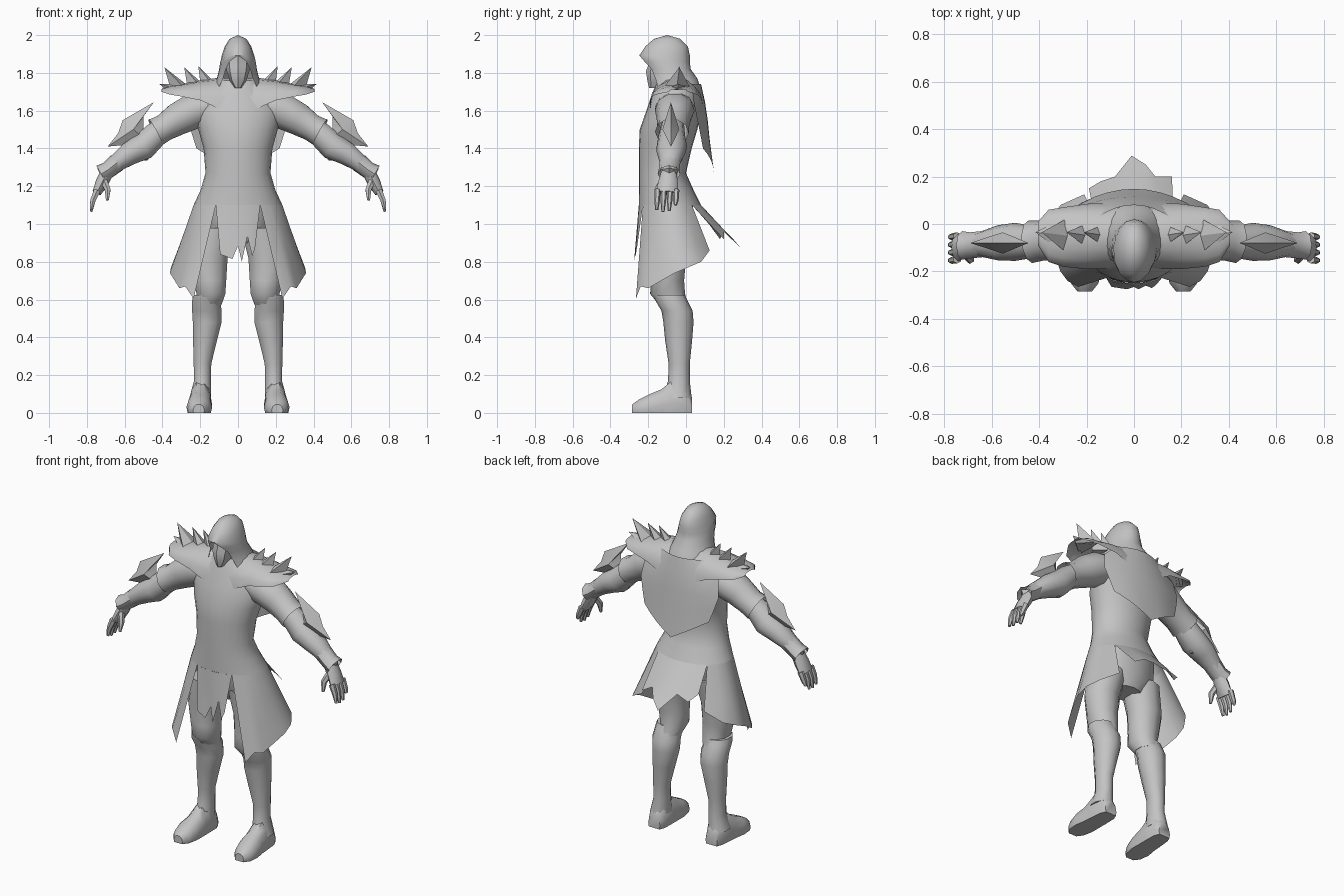
import bpy, bmesh, math
from mathutils import Vector

if "Cube" in bpy.data.objects:
    bpy.data.objects.remove(bpy.data.objects["Cube"])

grey = bpy.data.materials.new("plain_grey")
grey.diffuse_color = (0.55, 0.55, 0.55, 1)
grey.use_nodes = True
grey.node_tree.nodes["Principled BSDF"].inputs["Base Color"].default_value = grey.diffuse_color


def make(name, verts, faces, mirror=False, angle=45):
    """Mesh object with cleaned normals, optional x mirror, smooth by angle."""
    bm = bmesh.new()
    vs = [bm.verts.new(v) for v in verts]
    for f in faces:
        bm.faces.new([vs[i] for i in f])
    bmesh.ops.remove_doubles(bm, verts=bm.verts, dist=0.0005)
    bmesh.ops.recalc_face_normals(bm, faces=bm.faces)
    me = bpy.data.meshes.new(name)
    bm.to_mesh(me)
    bm.free()
    me.materials.append(grey)
    ob = bpy.data.objects.new(name, me)
    bpy.context.collection.objects.link(ob)
    bpy.ops.object.select_all(action='DESELECT')
    ob.select_set(True)
    bpy.context.view_layer.objects.active = ob
    bpy.ops.object.shade_smooth_by_angle(angle=math.radians(angle))
    if mirror:
        ob.modifiers.new("mirror", 'MIRROR').merge_threshold = 0.0005
    return ob


def loft(name, rings, closed=True, caps=(True, True), **kw):
    """Skin rings (closed) or rows (open sheet) of equal point count."""
    n = len(rings[0])
    verts = [p for r in rings for p in r]
    faces = []
    for i in range(len(rings) - 1):
        for j in range(n if closed else n - 1):
            k = (j + 1) % n
            faces.append((i * n + j, i * n + k, (i + 1) * n + k, (i + 1) * n + j))
    if closed and caps[0]:
        faces.append(tuple(range(n)))
    if closed and caps[1]:
        faces.append(tuple(range(len(verts) - n, len(verts))))
    return make(name, verts, faces, **kw)


def on_ring(z, rx, yf, yb, t, cx=0):
    """Point on a level ellipse, angle in degrees from the front."""
    a = math.radians(t)
    return (cx + rx * math.sin(a), (yf + yb) / 2 - (yb - yf) / 2 * math.cos(a), z)


def level(z, rx, yf, yb, n=24, cx=0):
    return [on_ring(z, rx, yf, yb, 360 * i / n, cx) for i in range(n)]


def tube(name, path, n=8, **kw):
    """Limb along (x, y, z, depth radius, thickness radius) stations."""
    pts = [Vector(p[:3]) for p in path]
    rings = []
    for i, p in enumerate(path):
        d = (pts[min(i + 1, len(pts) - 1)] - pts[max(i - 1, 0)]).normalized()
        up = d.cross(Vector((0, 1, 0))).normalized()
        side = up.cross(d)
        rings.append([pts[i] + side * p[3] * math.cos(math.tau * k / n)
                      + up * p[4] * math.sin(math.tau * k / n) for k in range(n)])
    return loft(name, rings, **kw)


def panel(name, angles, hem, **kw):
    """Skirt panel hanging from the hip ring to its ragged hem."""
    top = [Vector(on_ring(*HIP, t)) for t in angles]
    hem = [Vector(h) for h in hem]
    rows = [[a.lerp(b, f) for a, b in zip(top, hem)] for f in (0, 0.35, 0.7, 1)]
    return loft(name, rows, closed=False, **kw)


# Coat body and pelvis
HIP = (1.10, 0.235, -0.25, 0.08)
loft("coat_body", [level(*r) for r in [
    HIP, (1.18, 0.198, -0.25, 0.04), (1.27, 0.172, -0.25, 0.0), (1.40, 0.182, -0.25, 0.03),
    (1.50, 0.21, -0.245, 0.06), (1.60, 0.235, -0.21, 0.08), (1.69, 0.20, -0.18, 0.07),
    (1.76, 0.10, -0.15, 0.04)]], caps=(False, True))
loft("pelvis", [level(*r, n=12) for r in [
    (0.90, 0.10, -0.16, 0.0), (0.98, 0.19, -0.20, 0.03), (1.12, 0.19, -0.21, 0.04)]])

# Skirt panels with ragged hems
panel("skirt_side", range(30, 136, 15), [
    (.235, -.265, .605), (.28, -.24, .67), (.31, -.20, .66), (.335, -.13, .70),
    (.36, -.06, .74), (.355, .01, .77), (.31, .08, .80), (.21, .125, .86)], mirror=True)
panel("skirt_front", range(-30, 31, 10), [
    (-.095, -.265, .84), (-.03, -.275, .815), (0, -.265, .885), (.02, -.275, .80),
    (.05, -.26, .935), (.075, -.27, .83), (.09, -.26, .87)])
panel("skirt_back", range(225, 134, -15), [
    (-.19, .15, .97), (-.14, .18, .92), (-.08, .20, .96), (-.01, .288, .875),
    (.05, .25, .92), (.09, .20, .96), (.16, .20, .92)])

# Legs
loft("thigh", [level(z, rx, yf, yb, 10, cx) for z, cx, rx, yf, yb in [
    (0.57, .15, .065, -.14, .01), (0.63, .143, .08, -.19, -.005), (0.70, .15, .092, -.185, -.01),
    (0.82, .155, .105, -.19, 0), (0.98, .12, .11, -.20, .02)]], mirror=True)
loft("boot_shaft", [level(z, rx, yf, yb, 10, cx) for z, cx, rx, yf, yb in [
    (0.08, .20, .06, -.12, .03), (0.17, .188, .047, -.095, .02), (0.26, .188, .049, -.092, .02),
    (0.38, .175, .066, -.11, .032), (0.48, .163, .08, -.12, .04), (0.54, .165, .082, -.13, .035),
    (0.60, .168, .078, -.165, .005), (0.625, .165, .075, -.17, -.005)]], mirror=True)

# Feet: sections from heel to toe
foot = []
for y, cx, w, h in [(.032, .195, .04, .08), (0, .195, .055, .14), (-.08, .198, .06, .165),
                    (-.13, .20, .062, .125), (-.19, .205, .068, .10), (-.25, .208, .058, .07),
                    (-.285, .208, .03, .045)]:
    foot.append([(cx + u * w, y, v * h) for u, v in [
        (-.9, 0), (.9, 0), (1, .3), (.8, .75), (.35, 1), (-.35, 1), (-.8, .75), (-1, .3)]])
loft("foot", foot, mirror=True)

# Arms: sleeve, forearm, hand
tube("sleeve", [(.14, -.06, 1.63, .10, .07), (.23, -.06, 1.60, .105, .10), (.32, -.065, 1.555, .09, .09),
                (.39, -.07, 1.51, .085, .075), (.437, -.075, 1.485, .09, .08)],
     n=10, caps=(True, False), mirror=True)
tube("forearm", [(.36, -.07, 1.53, .06, .06), (.44, -.075, 1.47, .07, .07), (.50, -.075, 1.41, .08, .075),
                 (.57, -.08, 1.375, .075, .065), (.64, -.085, 1.325, .055, .05),
                 (.70, -.09, 1.265, .042, .036)], n=10, mirror=True)
tube("cuff", [(.64, -.085, 1.325, .055, .05), (.69, -.09, 1.285, .055, .045),
              (.725, -.09, 1.265, .06, .05)], caps=(False, False), mirror=True)
tube("palm", [(.69, -.09, 1.28, .04, .034), (.72, -.095, 1.22, .052, .034),
              (.748, -.10, 1.165, .06, .024)], mirror=True)
for i in range(4):
    y = -.15 + i * .033
    tip = (1.075, 1.065, 1.07, 1.10)[i]
    tube("finger_%d" % (i + 1), [(.745, y, 1.18, .016, .02), (.768, y - .003, 1.125, .015, .016),
                                 (.778, y - .005, tip, .008, .008)], n=6, mirror=True)
tube("thumb", [(.71, -.12, 1.23, .02, .02), (.69, -.15, 1.18, .018, .018),
               (.692, -.16, 1.125, .008, .008)], n=6, mirror=True)


def blade(name, outline, y, half):
    """Plate thick along its middle spine and sharp around its outline."""
    n = len(outline)
    cx = sum(p[0] for p in outline) / n
    cz = sum(p[1] for p in outline) / n
    verts = [(x, y, z) for x, z in outline] + [(cx, y - half, cz), (cx, y + half, cz)]
    faces = [(i, (i + 1) % n, c) for i in range(n) for c in (n, n + 1)]
    make(name, verts, faces, mirror=True, angle=30)


# Arm blades and wrist point
blade("elbow_blade", [(.445, 1.645), (.61, 1.55), (.635, 1.48), (.69, 1.41), (.58, 1.42),
                      (.47, 1.43), (.50, 1.50), (.50, 1.57)], -.08, .045)
blade("wrist_point", [(.66, 1.33), (.745, 1.295), (.72, 1.24)], -.09, .04)
blade("elbow_point", [(.42, 1.42), (.48, 1.335), (.56, 1.34), (.55, 1.40)], -.08, .06)

# Shoulder mantle: arches from the neck out to the pad edge
mantle = []
for x, zb, zt, yf, yb in [(0, 1.60, 1.77, -.19, .09), (.10, 1.61, 1.775, -.19, .09),
                          (.20, 1.655, 1.76, -.19, .085), (.30, 1.675, 1.74, -.18, .07),
                          (.36, 1.685, 1.73, -.16, .06), (.405, 1.70, 1.715, -.09, .01)]:
    mantle.append([(x, (yf + yb) / 2 - (yb - yf) / 2 * math.cos(math.pi * k / 8),
                    zb + (zt - zb) * math.sin(math.pi * k / 8)) for k in range(9)])
loft("mantle", mantle, closed=False, mirror=True)

# Shoulder spikes: wide chevron points leaning outward
for i, (x, w, tx, tz) in enumerate([(.16, .05, .21, 1.835), (.23, .055, .285, 1.83),
                                    (.32, .075, .39, 1.83), (.345, .07, .415, 1.74)]):
    base = [(x - .04, -.05 - w, 1.715), (x + .035, -.05, 1.71), (x - .04, -.05 + w, 1.715),
            (x - .045, -.05, 1.74)]
    make("shoulder_spike_%d" % (i + 1), base + [(tx, -.035, tz)],
         [(0, 1, 4), (1, 2, 4), (2, 3, 4), (3, 0, 4), (0, 1, 2, 3)], mirror=True, angle=30)

# Cape ending in a point
cape = []
for z, w, yc, ye, drop in [(1.74, .15, .08, .03, 0), (1.65, .25, .10, .04, 0), (1.55, .265, .115, .06, 0),
                           (1.48, .245, .125, .075, .03), (1.40, .22, .148, .09, .13)]:
    cape.append([(u / 4 * w, yc + (ye - yc) * (u / 4) ** 2, z - drop * (1 - abs(u) / 4))
                 for u in range(-4, 5)])
loft("cape", cape, closed=False)

# Hood with a peaked face opening
hood = []
for z, rx, yf, yb, gap in [(1.70, .145, -.19, .085, 50), (1.77, .112, -.20, .06, 45),
                           (1.82, .10, -.21, .025, 40), (1.86, .094, -.235, .02, 28),
                           (1.893, .086, -.247, .02, 0), (1.94, .07, -.215, .01, 0),
                           (1.98, .045, -.17, -.03, 0), (2.0, 0, -.10, -.10, 0)]:
    hood.append([on_ring(z, rx, yf, yb, gap + (360 - 2 * gap) * k / 16) for k in range(17)])
loft("hood", hood, closed=False)

# Masked face inside the hood
loft("face", [level(*r, n=8) for r in [
    (1.72, .018, -.195, -.13), (1.76, .045, -.205, -.08), (1.81, .06, -.212, -.05),
    (1.84, .064, -.20, -.04), (1.89, .06, -.20, -.04)]], angle=30)
